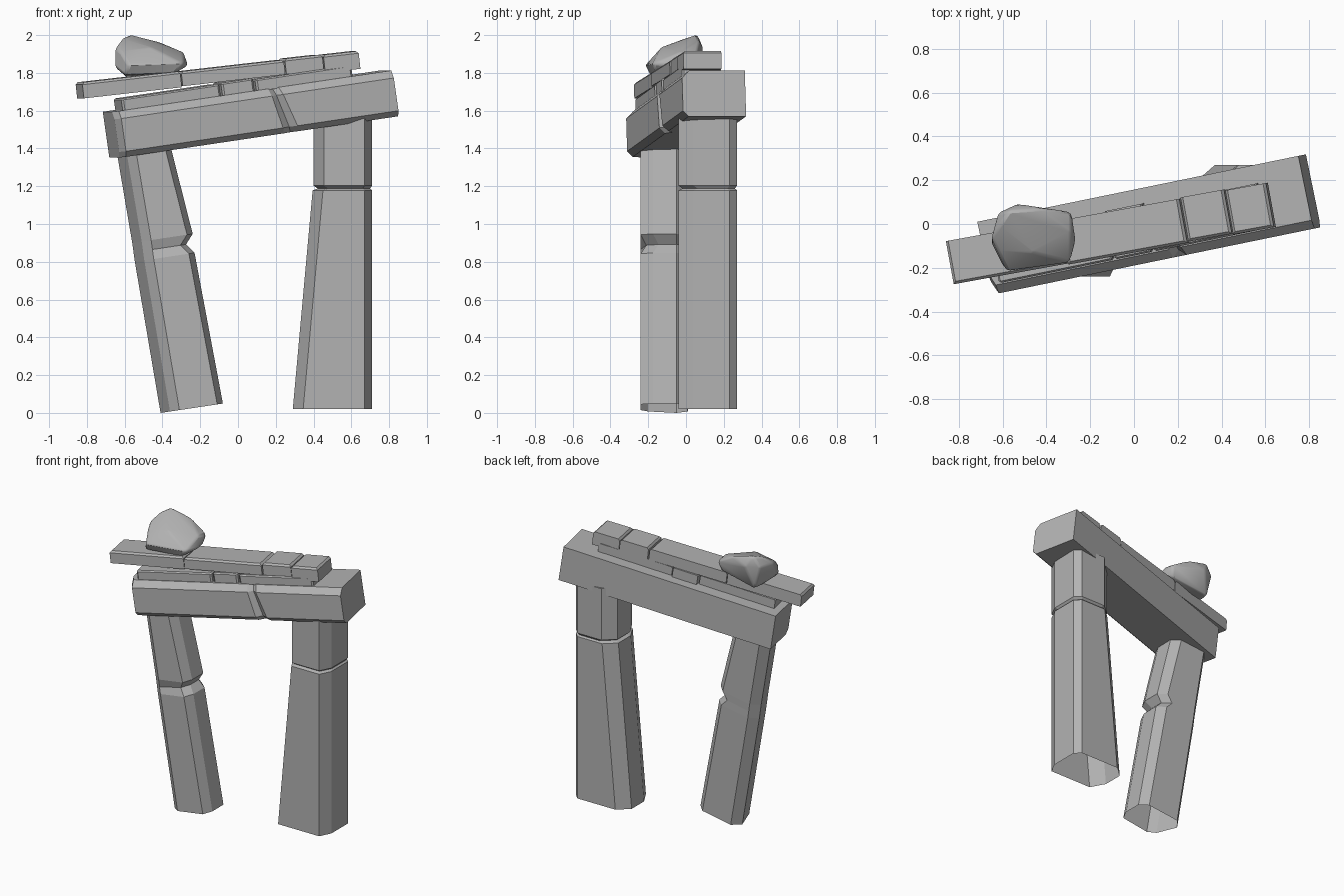
import bpy, bmesh
from math import radians
from mathutils import Matrix, Vector

if "Cube" in bpy.data.objects:
    bpy.data.objects.remove(bpy.data.objects["Cube"])

GREY = (0.45, 0.45, 0.45, 1)
stone = bpy.data.materials.new("weathered grey stone")
stone.use_nodes = True
stone.diffuse_color = GREY
stone.node_tree.nodes["Principled BSDF"].inputs["Base Color"].default_value = GREY


def finish(name, bm, matrix=Matrix()):
    bmesh.ops.recalc_face_normals(bm, faces=bm.faces)
    mesh = bpy.data.meshes.new(name)
    bm.to_mesh(mesh)
    bm.free()
    mesh.transform(matrix)
    mesh.materials.append(stone)
    obj = bpy.data.objects.new(name, mesh)
    bpy.context.collection.objects.link(obj)
    return obj


def loft(name, rings, matrix=Matrix(), cap_first=True):
    bm = bmesh.new()
    loops = [[bm.verts.new(p) for p in ring] for ring in rings]
    n = len(loops[0])
    for a, b in zip(loops, loops[1:]):
        for i in range(n):
            j = (i + 1) % n
            bm.faces.new((a[i], a[j], b[j], b[i]))
    bm.faces.new(loops[-1])
    if cap_first:
        bm.faces.new(loops[0])
    return finish(name, bm, matrix)


def frame(centre, yaw, tilt):
    return (Matrix.Translation(centre) @ Matrix.Rotation(radians(yaw), 4, 'Z')
            @ Matrix.Rotation(radians(-tilt), 4, 'Y'))


def slab(name, u, v, w, matrix, bevel=0.012):
    bm = bmesh.new()
    bmesh.ops.create_cube(bm, size=1)
    for p in bm.verts:
        p.co = [lo if c < 0 else hi for c, (lo, hi) in zip(p.co, (u, v, w))]
    # clip the front upright corners, then soften the top rim
    uprights = [e for e in bm.edges
                if abs(e.verts[0].co.z - e.verts[1].co.z) > 0.01 and e.verts[0].co.y == v[0]]
    bmesh.ops.bevel(bm, geom=uprights, offset=bevel * 1.3, segments=1, affect='EDGES')
    rim = [e for e in bm.edges if all(abs(p.co.z - w[1]) < 1e-5 for p in e.verts)
           and sum(p.co.y for p in e.verts) / 2 < v[1] - 0.001]
    bmesh.ops.bevel(bm, geom=rim, offset=bevel, segments=1, affect='EDGES')
    return finish(name, bm, matrix)


# Leaning leg: eight-sided section, open underneath, notched on its inner side
def leaning_ring(z, left, right, dent=0):
    pts = [(left, -.05), (left + .05, -.20), (left + .10, -.24),
           (right - .03, -.24 + dent), (right, -.175 + dent), (right, -.05),
           (right - .05, 0), (left + .05, .01)]
    return [(x, y, z + .15 * (x - left)) for x, y in pts]


loft("leaning_leg", [
    leaning_ring(0, -.41, -.08),
    leaning_ring(.80, -.546, -.23),
    leaning_ring(.85, -.553, -.275, .03),
    leaning_ring(.90, -.56, -.24),
    leaning_ring(1.40, -.645, -.365)], cap_first=False)


# Upright leg: tapering lower block, thin crack, straight upper block
def upright_ring(z, left, inset=0):
    l, r, f, b = left + inset, .71 - inset / 2, -.04 + inset, .27 - inset / 2
    return [(l, f + .10, z), (l + .055, f, z), (r - .04, f, z), (r, f + .08, z),
            (r, b - .04, z), (r - .04, b, z), (l + .08, b, z), (l, b - .07, z)]


loft("upright_leg", [
    upright_ring(.02, .29), upright_ring(1.178, .395),
    upright_ring(1.188, .40, .022), upright_ring(1.203, .40),
    upright_ring(1.57, .40)], cap_first=False)


# Lintel: chamfered beam with a slanting groove across its front
def lintel_ring(u, front=-.17, slant=0):
    section = [(front + .03, 0), (front, .03), (front, .205), (front + .04, .245),
               (.17, .245), (.17, 0)]
    return [(u - slant * (w - .12) * (v < 0), v, w) for v, w in section]


beam = frame((.08, 0, 1.46), 11.6, 8.3)
loft("lintel", [
    lintel_ring(-.75, -.11), lintel_ring(-.725), lintel_ring(.115, slant=.2),
    lintel_ring(.15, -.14, .25), lintel_ring(.185, slant=.3), lintel_ring(.763)], beam)

# Lower course of thin slabs lying on the lintel
for name, u, v, w in [
        ("lower_slab_left", (-.70, -.165), (-.125, .08), (.24, .308)),
        ("lower_slab_middle", (-.155, .02), (-.125, .10), (.24, .312)),
        ("lower_slab_right", (.03, .555), (-.125, .085), (.24, .305))]:
    slab(name, u, v, w, beam, .008)

# Upper course of slabs, overhanging on the low side
course = frame((-.105, -.043, 1.748), 10.3, 6.4)
for name, u, v, w in [
        ("upper_slab_end", (-.745, -.215), (-.10, .10), (0, .085)),
        ("upper_slab_long", (-.21, .345), (-.105, .10), (.005, .083)),
        ("upper_slab_short", (.352, .555), (-.10, .105), (.005, .088)),
        ("upper_slab_tip", (.56, .75), (-.105, .10), (-.01, .085))]:
    slab(name, u, v, w, course)

# Perched boulder: hull of a few points, softened and smooth shaded
points = [(-.60, -.19, 1.79), (-.33, -.16, 1.80), (-.30, .03, 1.82), (-.58, .05, 1.77),
          (-.65, -.09, 1.83), (-.65, -.06, 1.93), (-.58, -.215, 1.84), (-.29, -.175, 1.85),
          (-.265, -.08, 1.84), (-.285, .055, 1.89), (-.53, .092, 1.93), (-.62, .05, 1.93),
          (-.57, .06, 2.003), (-.61, 0, 1.985), (-.42, .07, 1.965), (-.29, -.03, 1.91),
          (-.46, -.13, 1.935), (-.62, -.13, 1.91)]
bm = bmesh.new()
for p in points:
    bm.verts.new(p)
hull = bmesh.ops.convex_hull(bm, input=bm.verts)
bmesh.ops.delete(bm, geom=list({g for g in hull["geom_interior"]}), context='VERTS')
boulder = finish("boulder", bm)
soften = boulder.modifiers.new("soften", 'BEVEL')
soften.width = .012
soften.segments = 2
soften.limit_method = 'ANGLE'
soften.angle_limit = radians(20)
bpy.ops.object.select_all(action='DESELECT')
boulder.select_set(True)
bpy.context.view_layer.objects.active = boulder
bpy.ops.object.shade_smooth_by_angle(angle=radians(40))
